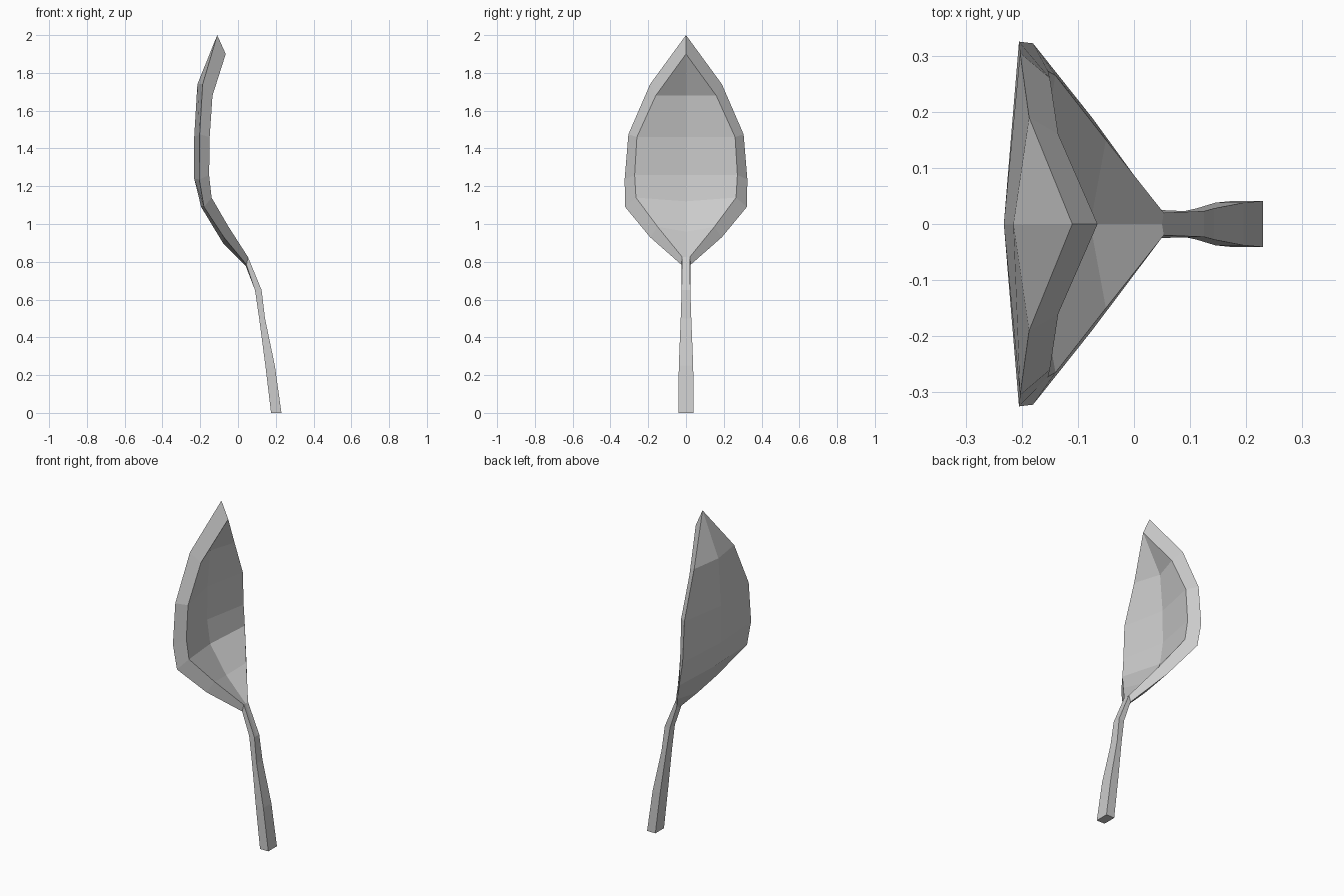
import bpy, bmesh

if "Cube" in bpy.data.objects:
    bpy.data.objects.remove(bpy.data.objects["Cube"])

def loft(name, rows, cap_start=False):
    """Skin six-point rings mirrored in y.
    Row: (x,z) back centre, (x,y,z) outer edge, (x,y,z) front rim, (x,z) front centre."""
    bm = bmesh.new()
    rings = []
    for (bx, bz), (ox, oy, oz), (rx, ry, rz), (fx, fz) in rows:
        pts = [(bx, 0, bz), (ox, oy, oz), (rx, ry, rz),
               (fx, 0, fz), (rx, -ry, rz), (ox, -oy, oz)]
        rings.append([bm.verts.new(p) for p in pts])
    for a, b in zip(rings, rings[1:]):
        for i in range(6):
            j = (i + 1) % 6
            bm.faces.new((a[i], a[j], b[j], b[i]))
    if cap_start:
        bm.faces.new(rings[0])
    bmesh.ops.remove_doubles(bm, verts=bm.verts, dist=0.0005)
    bmesh.ops.recalc_face_normals(bm, faces=bm.faces)
    mesh = bpy.data.meshes.new(name)
    bm.to_mesh(mesh)
    bm.free()
    obj = bpy.data.objects.new(name, mesh)
    bpy.context.collection.objects.link(obj)
    return obj

# Shared ring where the stem meets the leaf
neck = ((0.04, 0.78), (0.045, 0.025, 0.785), (0.053, 0.02, 0.825), (0.05, 0.825))

# Cupped leaf with a bevelled rim, from neck to pointed tip
leaf_rows = [
    neck,
    ((-0.08, 0.90), (-0.075, 0.19, 0.93), (-0.05, 0.15, 0.985), (-0.078, 0.96)),
    ((-0.195, 1.09), (-0.18, 0.322, 1.09), (-0.14, 0.265, 1.14), (-0.185, 1.12)),
    ((-0.232, 1.24), (-0.205, 0.325, 1.235), (-0.153, 0.272, 1.26), (-0.205, 1.26)),
    ((-0.232, 1.46), (-0.203, 0.305, 1.475), (-0.15, 0.26, 1.46), (-0.203, 1.46)),
    ((-0.215, 1.74), (-0.187, 0.19, 1.74), (-0.135, 0.16, 1.68), (-0.185, 1.68)),
    ((-0.11, 2.0), (-0.11, 0, 2.0), (-0.065, 0, 1.9), (-0.065, 1.9)),
]
loft("leaf", leaf_rows)

# Square stem that widens toward the foot: z, back x, front x, half width
stem = [(0, 0.175, 0.23, 0.041), (0.25, 0.145, 0.195, 0.038),
        (0.5, 0.112, 0.143, 0.028), (0.65, 0.09, 0.125, 0.023)]
stem_rows = [((b, z), (b, w, z), (f, w, z), (f, z)) for z, b, f, w in stem]
loft("stem", stem_rows + [neck], cap_start=True)
